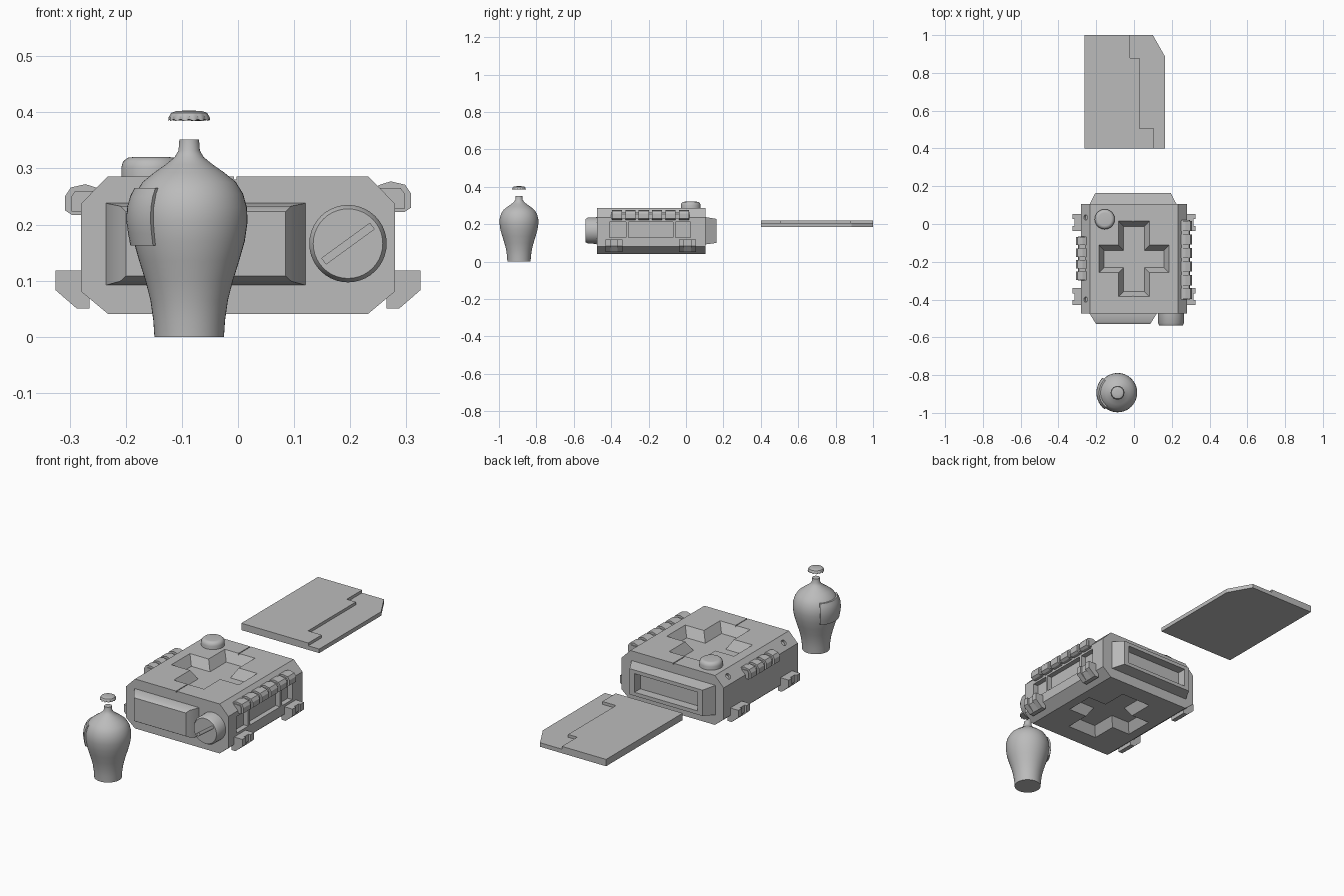
import bpy, bmesh
from math import sin, cos, pi, radians
from mathutils import Matrix

old = bpy.data.objects.get("Cube")
if old:
    bpy.data.objects.remove(old, do_unlink=True)

grey = bpy.data.materials.new("plain_grey")
grey.use_nodes = True
grey.diffuse_color = (0.5, 0.5, 0.5, 1)
grey.node_tree.nodes["Principled BSDF"].inputs["Base Color"].default_value = (0.5, 0.5, 0.5, 1)


def loft(name, rings, smooth=False):
    """Closed solid through rings of equal point count."""
    bm = bmesh.new()
    loops = [[bm.verts.new(p) for p in ring] for ring in rings]
    n = len(loops[0])
    for a, b in zip(loops, loops[1:]):
        for i in range(n):
            j = (i + 1) % n
            bm.faces.new((a[i], a[j], b[j], b[i]))
    bm.faces.new(loops[0])
    bm.faces.new(loops[-1])
    bmesh.ops.recalc_face_normals(bm, faces=bm.faces)
    mesh = bpy.data.meshes.new(name)
    bm.to_mesh(mesh)
    bm.free()
    mesh.materials.append(grey)
    ob = bpy.data.objects.new(name, mesh)
    bpy.context.collection.objects.link(ob)
    if smooth:
        activate(ob)
        bpy.ops.object.shade_smooth_by_angle(angle=radians(35))
    return ob


def activate(ob):
    bpy.ops.object.select_all(action='DESELECT')
    ob.select_set(True)
    bpy.context.view_layer.objects.active = ob


def cut(ob, cutter):
    mod = ob.modifiers.new("cut", 'BOOLEAN')
    mod.operation = 'DIFFERENCE'
    mod.solver = 'EXACT'
    mod.object = cutter
    activate(ob)
    bpy.ops.object.modifier_apply(modifier=mod.name)
    bpy.data.objects.remove(cutter, do_unlink=True)


def along_y(name, outline, y0, y1):
    return loft(name, [[(x, y, z) for x, z in outline] for y in (y0, y1)])


def along_z(name, outline, z0, z1):
    return loft(name, [[(x, y, z) for x, y in outline] for z in (z0, z1)])


def rect(a0, a1, b0, b1):
    return [(a0, b0), (a1, b0), (a1, b1), (a0, b1)]


def box(name, x0, x1, y0, y1, z0, z1):
    return along_z(name, rect(x0, x1, y0, y1), z0, z1)


def lathe(name, x, y, profile, n=40):
    return loft(name, [[(x + r * cos(2 * pi * i / n), y + r * sin(2 * pi * i / n), z)
                        for i in range(n)] for r, z in profile], True)


def cross(z, inset):
    """Plus-shaped ring centred on the case."""
    ax, ay = 0.185 - inset, 0.2 - inset
    bx, by = 0.083 - inset, 0.073 - inset
    pts = [(ax, -by), (ax, by), (bx, by), (bx, ay), (-bx, ay), (-bx, by),
           (-ax, by), (-ax, -by), (-bx, -by), (-bx, -ay), (bx, -ay), (bx, -by)]
    return [(x, y - 0.185, z) for x, y in pts]


# Case body with chamfered long edges
Y0, Y1 = -0.475, 0.105
half = [(0.232, 0.041), (0.28, 0.081), (0.28, 0.237), (0.232, 0.286)]
case = along_y("case_body", half + [(-x, z) for x, z in reversed(half)], Y0, Y1)

# Cross recesses in lid and base
cut(case, loft("cutter", [cross(0.29, -0.002), cross(0.24, 0.027)]))
cut(case, loft("cutter", [cross(0.037, -0.002), cross(0.085, 0.027)]))

# Lid seam
cut(case, box("cutter", -0.007, -0.003, Y0 - 0.1, Y1 + 0.1, 0.28, 0.3))

# Recessed panels on the left wall
for a, b in ((-0.41, -0.32), (-0.307, -0.07), (-0.057, 0.025)):
    cut(case, box("cutter", 0.255, 0.3, a, b, 0.13, 0.212))

# Screw holes on the right chamfer
for y in (0.035, -0.4):
    hole = lathe("cutter", 0, 0, [(0.014, -0.012), (0.014, 0.05)], 16)
    hole.data.transform(Matrix.Translation((-0.256, y, 0.262)) @ Matrix.Rotation(radians(-45), 4, 'Y'))
    cut(case, hole)

# Front end block
def rect_ring(y, x0, x1, z0, z1):
    return [(x, y, z) for x, z in rect(x0, x1, z0, z1)]

loft("front_block", [rect_ring(Y0 + 0.02, -0.235, 0.12, 0.092, 0.238),
                     rect_ring(Y0, -0.235, 0.12, 0.092, 0.238),
                     rect_ring(-0.515, -0.21, 0.095, 0.099, 0.233),
                     rect_ring(-0.53, -0.2, 0.085, 0.108, 0.223)], True)

# Back end frame with a window recess
frame = loft("back_frame", [rect_ring(Y1 - 0.02, -0.235, 0.225, 0.092, 0.238),
                            rect_ring(Y1, -0.235, 0.225, 0.092, 0.238),
                            rect_ring(0.163, -0.205, 0.195, 0.1, 0.228)])
cut(frame, box("cutter", -0.178, 0.168, 0.118, 0.2, 0.118, 0.21))

# Front dial with a diagonal slot
dial = lathe("front_dial", 0, 0, [(0.069, -0.02), (0.069, 0.05), (0.062, 0.062)])
slot = box("cutter", -0.053, 0.053, -0.0065, 0.0065, 0.045, 0.1)
slot.data.transform(Matrix.Rotation(radians(36), 4, 'Z'))
cut(dial, slot)
dial.data.transform(Matrix.Translation((0.196, Y0, 0.166)) @ Matrix.Rotation(radians(90), 4, 'X'))

# Button on the lid
lathe("lid_button", -0.155, 0.025, [(0.053, 0.275), (0.053, 0.302), (0.05, 0.312),
                                    (0.042, 0.319), (0.034, 0.32)])

# Grip ribs along both upper chamfers
rib = [(0.25, 0.222), (0.296, 0.222), (0.308, 0.23), (0.308, 0.256), (0.298, 0.271), (0.272, 0.277), (0.25, 0.27)]
core = [(0.25, 0.228), (0.297, 0.228), (0.297, 0.255), (0.29, 0.265), (0.25, 0.265)]
for side, label, start, end, count in ((1, "left", -0.405, 0.025, 6), (-1, "right", -0.305, -0.06, 4)):
    drop = 0 if side > 0 else 0.005
    along_y(label + "_grip_core", [(side * x, z - drop) for x, z in core], start + 0.005, end - 0.005)
    pitch = (end - start) / count
    for i in range(count):
        y = start + i * pitch
        along_y(f"{label}_grip_rib_{i + 1}", [(side * x, z - drop) for x, z in rib],
                y + 0.009, y + pitch - 0.009)

# Ridged corner feet
foot = [(0.265, 0.05), (0.287, 0.05), (0.325, 0.083), (0.325, 0.118), (0.265, 0.118)]
for side, label in ((1, "left"), (-1, "right")):
    for end, yc in (("front", -0.385), ("back", 0.008)):
        for i, (a, b, pull) in enumerate(((-0.045, -0.018, 0), (-0.018, 0.018, 0.01), (0.018, 0.045, 0))):
            outline = [(side * min(x, 0.325 - pull), z) for x, z in foot]
            along_y(f"{label}_{end}_foot_ridge_{i + 1}", outline, yc + a, yc + b)

# Bottle
BX, BY = -0.087, -0.893
profile = [(0.062, 0), (0.064, 0.03), (0.069, 0.065), (0.078, 0.1), (0.089, 0.135), (0.099, 0.17),
           (0.104, 0.205), (0.103, 0.23), (0.096, 0.255), (0.083, 0.276), (0.062, 0.293),
           (0.042, 0.307), (0.026, 0.32), (0.019, 0.332), (0.0175, 0.352)]
lathe("bottle", BX, BY, profile, 48)

# Curved bottle label
def body_radius(z):
    for (r0, z0), (r1, z1) in zip(profile, profile[1:]):
        if z0 <= z <= z1:
            return r0 + (r1 - r0) * (z - z0) / (z1 - z0)

rows = [0.163, 0.184, 0.205, 0.23, 0.25, 0.265]
slices = []
for i in range(17):
    a = radians(135 + 97 * i / 16)
    section = [(body_radius(z) + 0.008, z) for z in rows] + [(body_radius(z) - 0.004, z) for z in reversed(rows)]
    slices.append([(BX + r * cos(a), BY + r * sin(a), z) for r, z in section])
loft("bottle_label", slices, True)

# Crimped bottle cap
N, TEETH = 84, 14
def cap_ring(r, z, wave):
    ring = []
    for i in range(N):
        a = 2 * pi * i / N
        w = wave * cos(TEETH * a)
        ring.append((BX + (r + w) * cos(a), BY + (r + w) * sin(a), z - w))
    return ring

loft("bottle_cap", [cap_ring(0.036, 0.386, 0.0015), cap_ring(0.036, 0.392, 0.0005),
                    cap_ring(0.032, 0.399, 0), cap_ring(0.024, 0.402, 0), cap_ring(0.01, 0.403, 0)], True)

# Sliding panel with a stepped upper layer
step = [(-0.02, 1.0), (-0.02, 0.88), (0.03, 0.88), (0.03, 0.505), (0.105, 0.505), (0.105, 0.4)]
along_z("panel_base", [(-0.262, 0.4), (0.165, 0.4), (0.165, 0.885), (0.1, 1.0), (-0.262, 1.0)], 0.186, 0.206)
along_z("panel_upper_layer", step + [(-0.262, 0.4), (-0.262, 1.0)], 0.206, 0.22)
